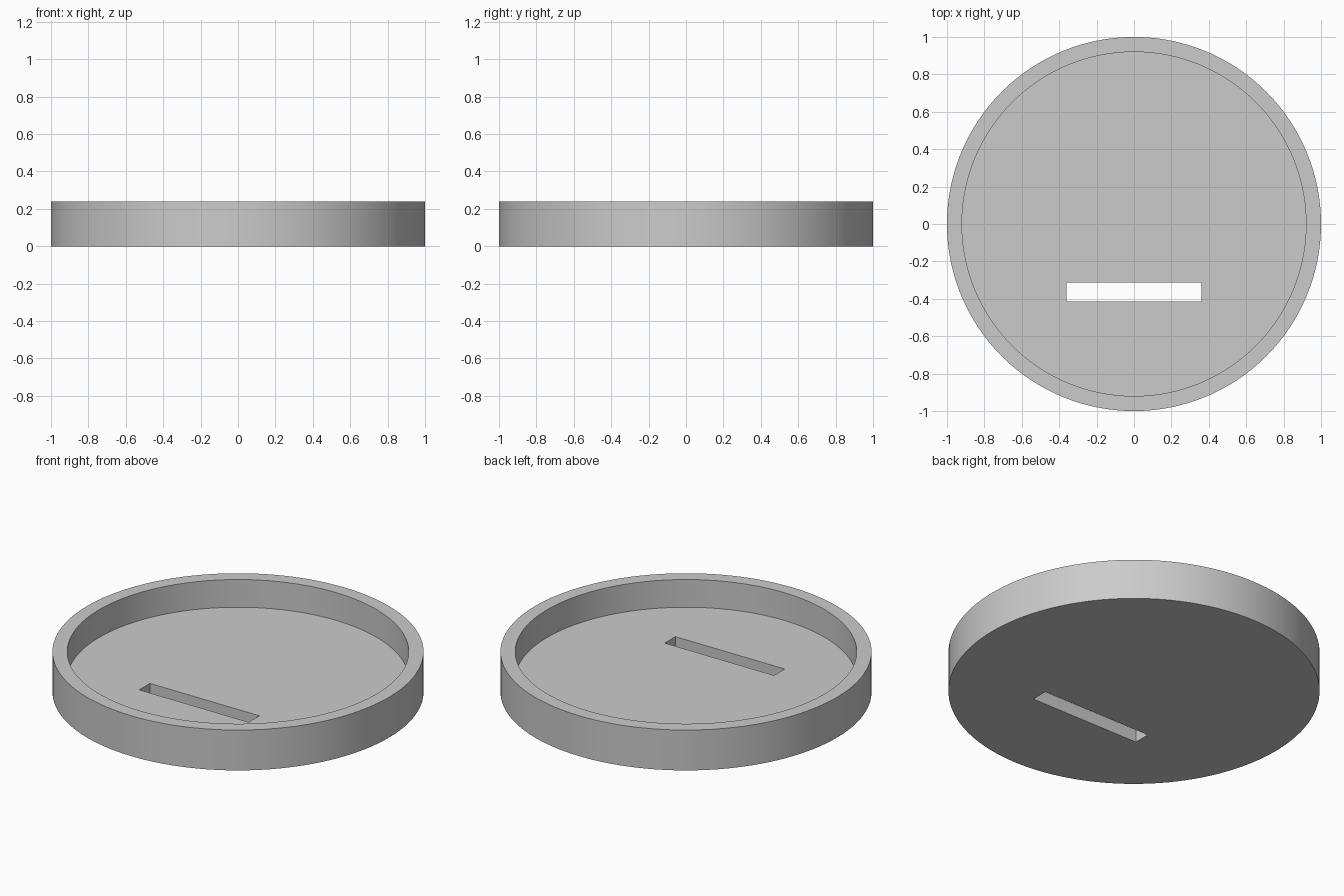
import bpy
import bmesh
import math
from mathutils import Matrix

cube = bpy.data.objects.get("Cube")
if cube:
    bpy.data.objects.remove(cube, do_unlink=True)

RADIUS, INNER, HEIGHT, FLOOR = 1.0, 0.92, 0.24, 0.075
SEGMENTS = 128

# Plain grey material
grey = bpy.data.materials.new("grey")
grey.use_nodes = True
colour = (0.6, 0.6, 0.6, 1)
grey.diffuse_color = colour
grey.node_tree.nodes["Principled BSDF"].inputs["Base Color"].default_value = colour


def make_object(name, bm):
    mesh = bpy.data.meshes.new(name)
    bm.to_mesh(mesh)
    bm.free()
    mesh.materials.append(grey)
    obj = bpy.data.objects.new(name, mesh)
    bpy.context.collection.objects.link(obj)
    return obj


# Shallow round tray: a disc whose top is inset and pushed down
bm = bmesh.new()
bmesh.ops.create_cone(bm, cap_ends=True, segments=SEGMENTS, radius1=RADIUS,
                      radius2=RADIUS, depth=HEIGHT,
                      matrix=Matrix.Translation((0, 0, HEIGHT / 2)))
top = max(bm.faces, key=lambda f: f.calc_center_median().z)
rim = RADIUS - INNER
bmesh.ops.inset_region(bm, faces=[top], thickness=rim, use_even_offset=True)
well = bmesh.ops.extrude_face_region(bm, geom=[top])["geom"]
bmesh.ops.delete(bm, geom=[top], context="FACES_ONLY")
bmesh.ops.translate(bm, vec=(0, 0, FLOOR - HEIGHT),
                    verts=[v for v in well if isinstance(v, bmesh.types.BMVert)])
bmesh.ops.recalc_face_normals(bm, faces=bm.faces)
tray = make_object("round_tray", bm)

# Slot cut through the floor
bm = bmesh.new()
bmesh.ops.create_cube(bm, size=1, matrix=Matrix.Translation((0, -0.364, 0.05))
                      @ Matrix.Diagonal((0.72, 0.1, 0.3, 1)))
cutter = make_object("slot_cutter", bm)
cutter.hide_render = True
cutter.hide_set(True)
slot = tray.modifiers.new("slot", "BOOLEAN")
slot.operation = "DIFFERENCE"
slot.solver = "EXACT"
slot.object = cutter

# Apply the cut, then smooth the round walls only
bpy.context.view_layer.objects.active = tray
tray.select_set(True)
bpy.ops.object.modifier_apply(modifier=slot.name)
bpy.data.objects.remove(cutter, do_unlink=True)
bpy.ops.object.shade_smooth_by_angle(angle=math.radians(30))
